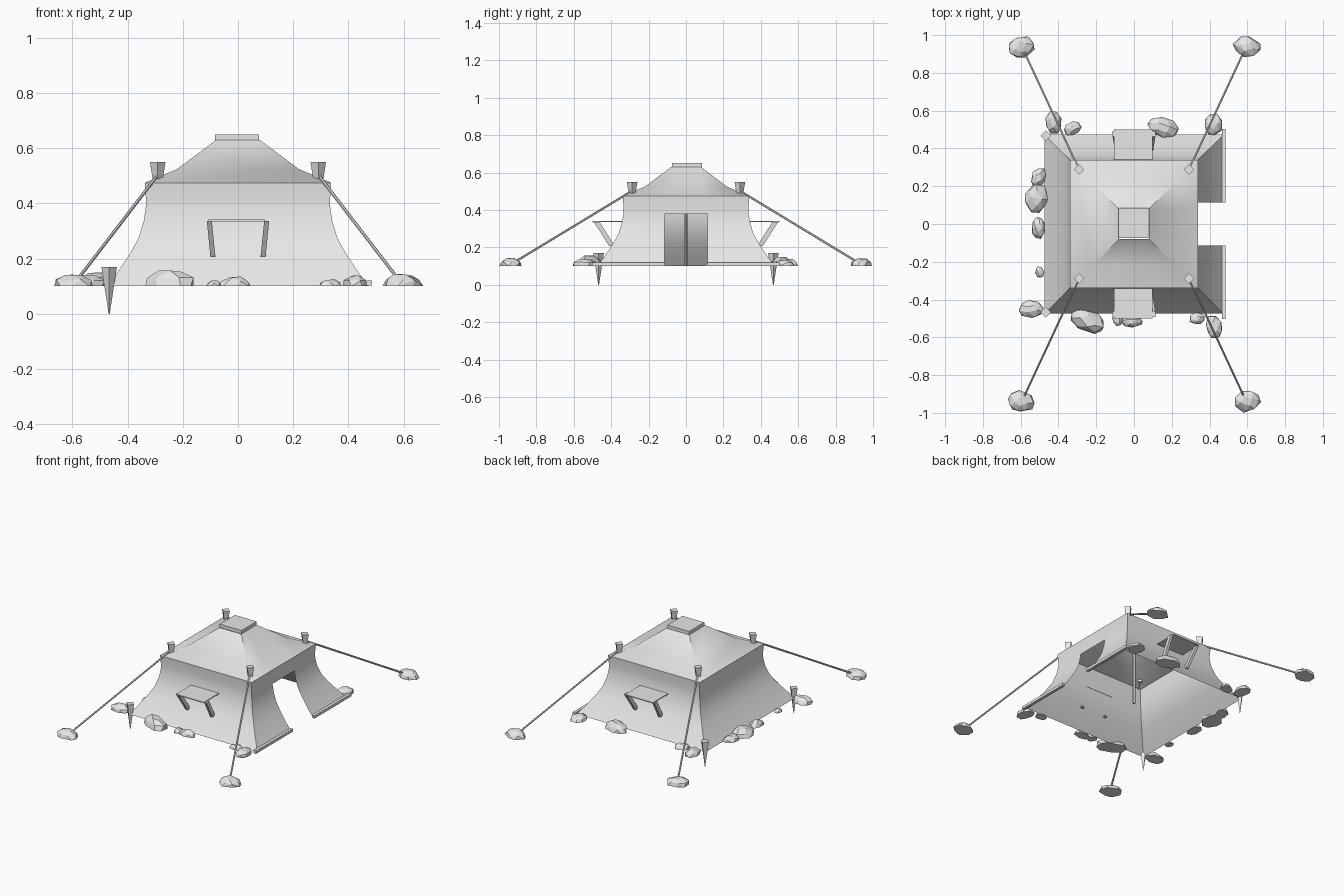
import bpy, bmesh, math, random
from mathutils import Vector, Matrix

random.seed(4)
cube = bpy.data.objects.get("Cube")
if cube:
    bpy.data.objects.remove(cube, do_unlink=True)

canvas = bpy.data.materials.new("light_grey")
canvas.use_nodes = True
canvas.diffuse_color = (0.8, 0.8, 0.8, 1)
canvas.node_tree.nodes["Principled BSDF"].inputs["Base Color"].default_value = (0.8, 0.8, 0.8, 1)

GROUND = 0.1


def finish(name, bm, smooth=False):
    """Turn a bmesh into a named object."""
    mesh = bpy.data.meshes.new(name)
    bm.to_mesh(mesh)
    bm.free()
    mesh.materials.append(canvas)
    obj = bpy.data.objects.new(name, mesh)
    bpy.context.scene.collection.objects.link(obj)
    if smooth:
        bpy.ops.object.select_all(action='DESELECT')
        obj.select_set(True)
        bpy.context.view_layer.objects.active = obj
        bpy.ops.object.shade_smooth_by_angle(angle=math.radians(35))
    return obj


def box(name, center, size):
    bm = bmesh.new()
    bmesh.ops.create_cube(bm, size=1, matrix=Matrix.Translation(center) @ Matrix.Diagonal((*size, 1)))
    return finish(name, bm)


def rod(name, start, end, r1, r2, sides, turn=0):
    """Tapered rod between two points."""
    start, end = Vector(start), Vector(end)
    axis = end - start
    matrix = (Matrix.Translation((start + end) / 2)
              @ axis.to_track_quat('Z', 'Y').to_matrix().to_4x4()
              @ Matrix.Rotation(turn, 4, 'Z'))
    bm = bmesh.new()
    bmesh.ops.create_cone(bm, cap_ends=True, segments=sides, radius1=r1, radius2=r2,
                          depth=axis.length, matrix=matrix)
    return finish(name, bm)


def strut(name, start, end, width, depth):
    """Slanted flat bar, level at both ends."""
    bm = bmesh.new()
    rings = []
    for c in (Vector(start), Vector(end)):
        rings.append([bm.verts.new(c + Vector((sx * width / 2, sy * depth / 2, 0)))
                      for sx, sy in ((-1, -1), (1, -1), (1, 1), (-1, 1))])
    for i in range(4):
        j = (i + 1) % 4
        bm.faces.new((rings[0][i], rings[0][j], rings[1][j], rings[1][i]))
    bm.faces.new(rings[0])
    bm.faces.new(rings[1])
    bmesh.ops.recalc_face_normals(bm, faces=bm.faces)
    return finish(name, bm)


def rock(name, x, y, sx, sy, turn=0.0):
    """Faceted stone with a flat base."""
    bm = bmesh.new()
    height = 0.3 * max(sx, sy)
    spin = Matrix.Rotation(turn, 3, 'Z')
    for level, spread, count in ((0, 1.0, 8), (0.55, 0.88, 7), (1, 0.45, 4)):
        phase = random.uniform(0, 1)
        for i in range(count):
            a = math.tau * (i + phase + random.uniform(-0.2, 0.2)) / count
            r = spread * random.uniform(0.9, 1.06) / 2
            lift = level * height * random.uniform(0.85, 1.0)
            co = spin @ Vector((sx * r * math.cos(a), sy * r * math.sin(a), lift))
            bm.verts.new(co + Vector((x, y, GROUND)))
    hull = bmesh.ops.convex_hull(bm, input=bm.verts)
    bmesh.ops.delete(bm, geom=list({v for v in hull["geom_interior"] if isinstance(v, bmesh.types.BMVert)}),
                     context='VERTS')
    bmesh.ops.dissolve_limit(bm, angle_limit=0.12, verts=bm.verts, edges=bm.edges)
    bmesh.ops.recalc_face_normals(bm, faces=bm.faces)
    return finish(name, bm)


# Canvas walls and roof: square rings, with a doorway left out of the +x side
DOOR_HALF, DOOR_TOP = 0.115, 0.38
profile = [(0.475, GROUND), (0.44, 0.145), (0.39, 0.22), (0.36, 0.275), (0.342, 0.335),
           (0.335, DOOR_TOP), (0.333, 0.405), (0.338, 0.475), (0.22, 0.525), (0.08, 0.63)]
bm = bmesh.new()
rings = []
for half, z in profile:
    door = min(DOOR_HALF, half * 0.35)
    outline = [(half, -half), (half, -door), (half, door), (half, half), (-half, half), (-half, -half)]
    rings.append([bm.verts.new((x, y, z)) for x, y in outline])
for low, high, (half, z) in zip(rings, rings[1:], profile[1:]):
    for i in range(6):
        if i == 1 and z <= DOOR_TOP:
            continue
        j = (i + 1) % 6
        bm.faces.new((low[i], low[j], high[j], high[i]))
finish("tent_canvas", bm, smooth=True)

box("roof_cap", (-0.003, 0.006, 0.639), (0.16, 0.16, 0.023))
rod("center_pole", (0, 0, GROUND), (0, 0, 0.63), 0.008, 0.008, 6)

for side, label in ((-1, "front"), (1, "back")):
    # Hem boards beside the doorway
    box(f"hem_board_{label}", (0.475, side * 0.308, 0.111), (0.02, 0.39, 0.018))

    # Window awning with its two props
    box(f"awning_{label}", (-0.004, side * 0.42, 0.338), (0.205, 0.16, 0.006))
    for sx in (-1, 1):
        strut(f"awning_prop_{label}", (sx * 0.091, side * 0.395, 0.207),
              (sx * 0.104, side * 0.478, 0.337), 0.018, 0.03)

    # Ground stakes on the closed side
    rod(f"ground_stake_{label}", (-0.467, side * 0.467, 0), (-0.467, side * 0.467, 0.17),
        0.002, 0.028, 4)

    # Roof pegs, guy ropes and the stones that anchor them
    for sx in (-1, 1):
        px, py = sx * 0.291, side * 0.288
        rod(f"roof_peg_{label}", (px, py, 0.485), (px, py, 0.55), 0.018, 0.028, 4)
        rod(f"guy_rope_{label}", (px, py, 0.503), (sx * 0.585, side * 0.92, 0.12), 0.006, 0.006, 6)
        rock(f"anchor_stone_{label}", sx * 0.598, side * 0.938, 0.15, 0.115, -sx * side * 0.2)

# Loose stones holding down the canvas edge: x, y, width, depth, turn
stones = [
    (-0.425, 0.54, 0.09, 0.13, 0.1), (-0.325, 0.505, 0.1, 0.07, 0.4),
    (0.155, 0.51, 0.17, 0.11, -0.3), (0.42, 0.525, 0.1, 0.12, 0),
    (-0.505, 0.245, 0.08, 0.12, -0.4), (-0.515, 0.135, 0.13, 0.17, -0.2),
    (-0.505, -0.02, 0.075, 0.12, 0), (-0.5, -0.255, 0.05, 0.06, 0.3),
    (-0.545, -0.45, 0.14, 0.1, 0), (-0.245, -0.515, 0.2, 0.12, -0.4),
    (-0.085, -0.505, 0.06, 0.07, 0), (-0.01, -0.515, 0.12, 0.065, 0),
    (0.335, -0.5, 0.085, 0.065, 0.2), (0.425, -0.545, 0.09, 0.135, 0.2),
]
for data in stones:
    rock("edge_stone", *data)
